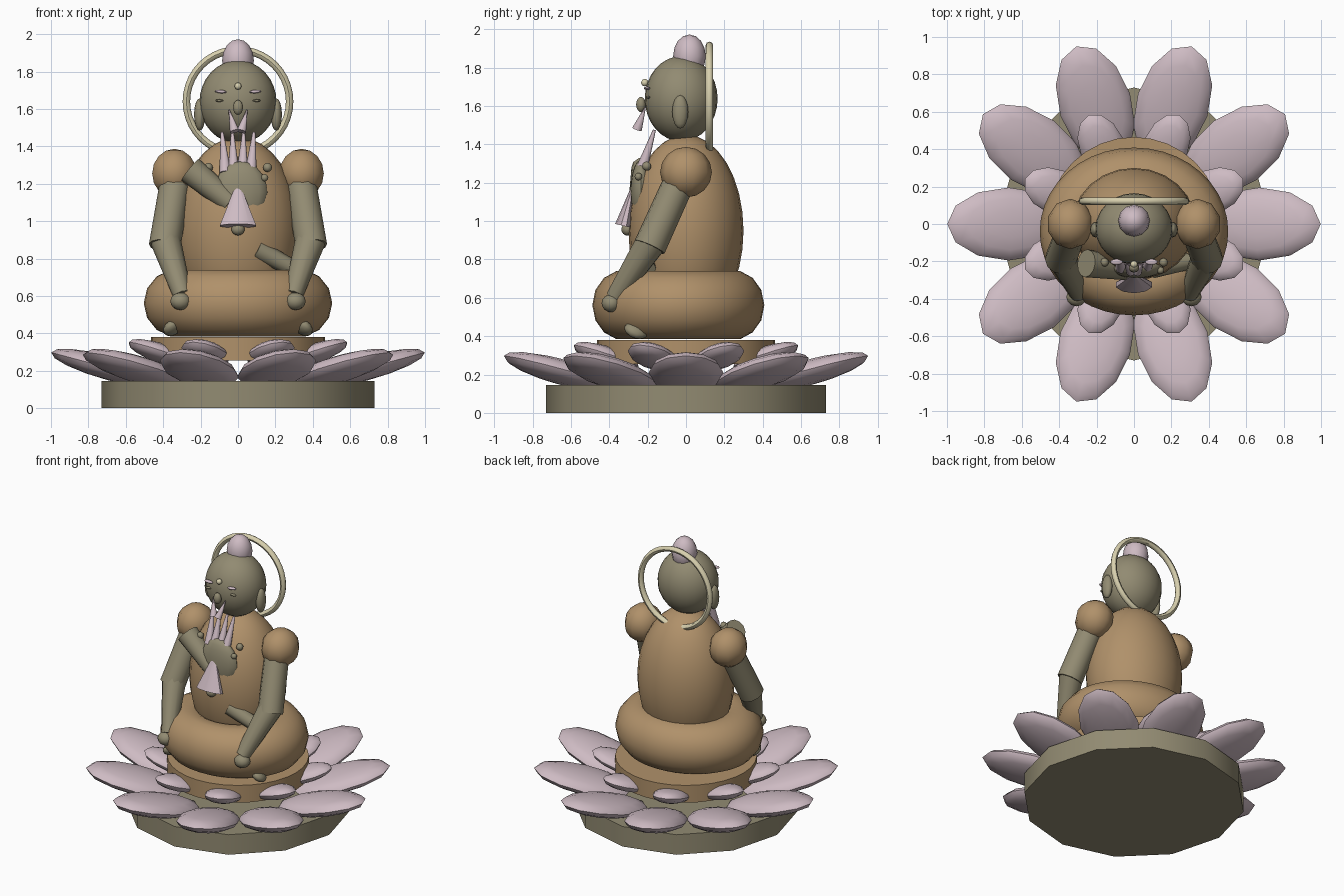
import bpy, bmesh, math
from mathutils import Matrix, Vector

if "Cube" in bpy.data.objects:
    bpy.data.objects.remove(bpy.data.objects["Cube"])


def material(name, rgb):
    m = bpy.data.materials.new(name)
    lin = [((c / 255 + 0.055) / 1.055) ** 2.4 for c in rgb]
    m.diffuse_color = (*lin, 1)
    m.use_nodes = True
    m.node_tree.nodes["Principled BSDF"].inputs["Base Color"].default_value = m.diffuse_color
    return m


STONE = material("olive stone", (146, 139, 114))
ROBE = material("warm brown", (176, 145, 106))
LILAC = material("pale lilac", (206, 187, 195))
CREAM = material("cream", (216, 208, 174))


def finish(name, bm, mat):
    bmesh.ops.recalc_face_normals(bm, faces=bm.faces)
    me = bpy.data.meshes.new(name)
    bm.to_mesh(me)
    bm.free()
    me.materials.append(mat)
    ob = bpy.data.objects.new(name, me)
    bpy.context.collection.objects.link(ob)
    bpy.ops.object.select_all(action='DESELECT')
    ob.select_set(True)
    bpy.context.view_layer.objects.active = ob
    bpy.ops.object.shade_smooth_by_angle(angle=math.radians(45))
    return ob


def ellipsoid(name, loc, radii, mat, seg=12, rings=8, rot=Matrix(), place=Matrix()):
    bm = bmesh.new()
    m = place @ Matrix.Translation(loc) @ rot @ Matrix.Diagonal((*radii, 1))
    bmesh.ops.create_uvsphere(bm, u_segments=seg, v_segments=rings, radius=1, matrix=m)
    return finish(name, bm, mat)


def rod(name, a, b, r1, r2, mat, seg=12, flat=1.0):
    # tapered cylinder from a to b; flat squeezes it front to back
    a, b = Vector(a), Vector(b)
    d = b - a
    z = d.normalized()
    x = Vector((0, 1, 0)).cross(z).normalized()
    y = z.cross(x)
    rot = Matrix((x, y, z)).transposed().to_4x4()
    bm = bmesh.new()
    bmesh.ops.create_cone(bm, cap_ends=True, segments=seg, radius1=r1, radius2=r2, depth=d.length,
                          matrix=Matrix.Translation((a + b) / 2) @ rot @ Matrix.Diagonal((1, flat, 1, 1)))
    return finish(name, bm, mat)


def ring(name, loc, major, minor, mat, scale=(1, 1, 1), rot=Matrix(), seg=40, sides=14):
    # circle profile spun around z
    bm = bmesh.new()
    rows = []
    for i in range(seg):
        a = 2 * math.pi * i / seg
        row = []
        for j in range(sides):
            b = 2 * math.pi * j / sides
            r = major + minor * math.cos(b)
            row.append(bm.verts.new((r * math.cos(a), r * math.sin(a), minor * math.sin(b))))
        rows.append(row)
    for i in range(seg):
        p, q = rows[i], rows[(i + 1) % seg]
        for j in range(sides):
            k = (j + 1) % sides
            bm.faces.new((p[j], q[j], q[k], p[k]))
    bm.transform(Matrix.Translation(loc) @ rot @ Matrix.Diagonal((*scale, 1)))
    return finish(name, bm, mat)


def petals(name, count, start, radius, z, radii, tilt):
    for i in range(count):
        turn = Matrix.Rotation(start + 2 * math.pi * i / count, 4, 'Z')
        ellipsoid(f"{name}_{i + 1}", (radius, 0, z), radii, LILAC, 12, 8,
                  Matrix.Rotation(-math.radians(tilt), 4, 'Y'), turn)


# pedestal, flower and seat
rod("pedestal", (0, 0, 0), (0, 0, 0.145), 0.73, 0.73, STONE, 12)
petals("outer_petal", 10, 0, 0.67, 0.21, (0.34, 0.195, 0.065), 15)
petals("inner_petal", 8, math.pi / 8, 0.45, 0.295, (0.19, 0.12, 0.05), 18)
rod("seat", (0, 0, 0.255), (0, 0, 0.38), 0.465, 0.465, ROBE, 32)

# body
ring("lap", (0, -0.04, 0.562), 0.322, 0.182, ROBE, (1, 0.89, 1))
ellipsoid("torso", (0, 0, 0.95), (0.33, 0.3, 0.5), ROBE, 24, 16)

# arms, hands and feet, mirrored
for side, s in (("left", 1), ("right", -1)):
    ellipsoid(f"{side}_shoulder", (s * 0.34, 0, 1.255), (0.125, 0.135, 0.132), ROBE, 10, 8)
    rod(f"{side}_upper_arm", (s * 0.33, -0.02, 1.24), (s * 0.392, -0.19, 0.865), 0.082, 0.085, STONE)
    rod(f"{side}_forearm", (s * 0.388, -0.175, 0.9), (s * 0.295, -0.37, 0.6), 0.082, 0.05, STONE)
    ellipsoid(f"{side}_hand", (s * 0.307, -0.39, 0.572), (0.055, 0.05, 0.047), STONE)
    ellipsoid(f"{side}_foot", (s * 0.35, -0.26, 0.43), (0.055, 0.065, 0.035), STONE,
              rot=Matrix.Rotation(s * math.radians(35), 4, 'Y') @ Matrix.Rotation(math.radians(-20), 4, 'X'))
    # head details
    ellipsoid(f"{side}_ear", (s * 0.205, -0.03, 1.57), (0.03, 0.042, 0.087), STONE)
    ellipsoid(f"{side}_brow", (s * 0.093, -0.203, 1.693), (0.033, 0.016, 0.009), LILAC,
              rot=Matrix.Rotation(s * math.radians(-4), 4, 'Y'))
    ellipsoid(f"{side}_eye", (s * 0.1, -0.198, 1.645), (0.022, 0.012, 0.007), STONE)
    rod(f"{side}_moustache", (s * 0.018, -0.255, 1.48), (s * 0.048, -0.212, 1.595), 0.026, 0.003, LILAC, 8)
    # beads beside the raised palm
    ellipsoid(f"{side}_upper_bead", (s * 0.158, -0.205, 1.287), (0.024,) * 3, STONE, 8, 6)
    ellipsoid(f"{side}_lower_bead", (s * 0.142, -0.248, 1.232), (0.02,) * 3, STONE, 8, 6)

# raised hand with fingers
rod("raised_forearm", (-0.255, -0.21, 1.275), (-0.04, -0.24, 1.1), 0.075, 0.06, STONE)
ellipsoid("raised_palm", (0.015, -0.235, 1.155), (0.142, 0.055, 0.165), STONE, 16, 10)
for i, x in enumerate((-0.068, -0.024, 0.024, 0.068)):
    rod(f"finger_{i + 1}", (x, -0.235, 1.26), (x * 1.25, -0.165, 1.475), 0.032, 0.008, LILAC, 8)

# hanging bell and its drop
rod("bell", (0, -0.325, 0.975), (0, -0.27, 1.21), 0.102, 0.006, LILAC, 10, 0.45)
ellipsoid("bell_drop", (0, -0.305, 0.957), (0.037, 0.032, 0.033), STONE, 10, 8)

# tapered fold emerging from the waist
rod("waist_fold", (0.1, -0.235, 0.85), (0.29, -0.2, 0.75), 0.055, 0.045, STONE, 8)

# head
ellipsoid("head", (0, -0.025, 1.638), (0.206, 0.19, 0.222), STONE, 24, 16)
ellipsoid("nose", (0, -0.235, 1.608), (0.028, 0.025, 0.04), STONE, 10, 8)
ellipsoid("forehead_mark", (0, -0.215, 1.722), (0.019,) * 3, CREAM, 10, 8)
ellipsoid("topknot", (0, 0.018, 1.86), (0.085, 0.085, 0.113), LILAC, 12, 8)
ring("halo", (0, 0.122, 1.64), 0.276, 0.02, CREAM, rot=Matrix.Rotation(math.pi / 2, 4, 'X'), sides=8)
